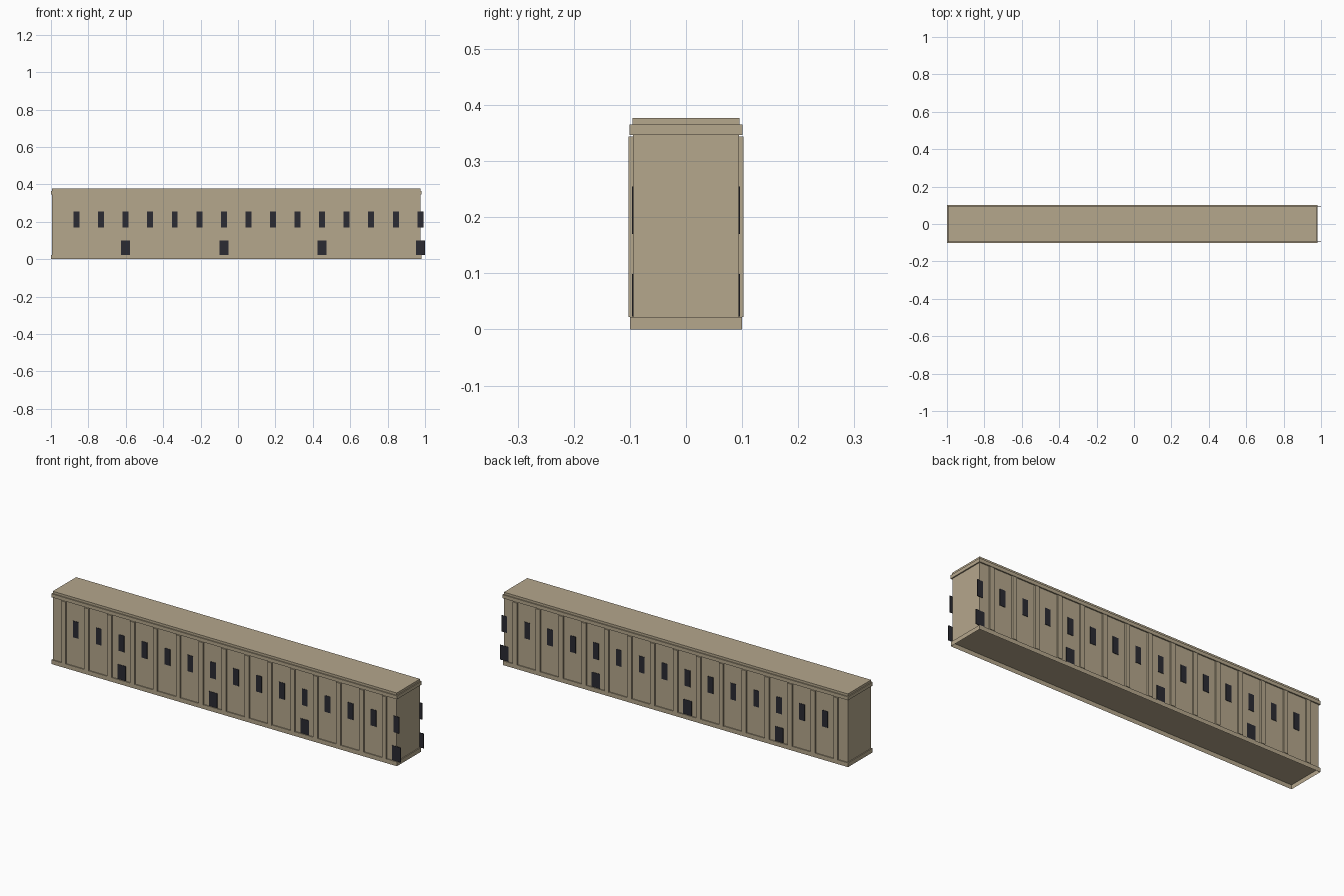
import bpy, bmesh
from mathutils import Matrix, Vector

if "Cube" in bpy.data.objects:
    bpy.data.objects.remove(bpy.data.objects["Cube"])


def material(name, rgb):
    m = bpy.data.materials.new(name)
    m.diffuse_color = (*rgb, 1)
    m.use_nodes = True
    m.node_tree.nodes["Principled BSDF"].inputs["Base Color"].default_value = m.diffuse_color
    return m


STONE = material("sand stone", (0.46, 0.385, 0.262))
DARK = material("dark glass", (0.024, 0.024, 0.032))


def boxes(name, bounds, mat, open_bottom=False):
    """One object made of boxes given as (x0, x1, y0, y1, z0, z1)."""
    bm = bmesh.new()
    for x0, x1, y0, y1, z0, z1 in bounds:
        centre = Vector(((x0 + x1) / 2, (y0 + y1) / 2, (z0 + z1) / 2))
        size = Matrix.Diagonal((x1 - x0, y1 - y0, z1 - z0, 1))
        bmesh.ops.create_cube(bm, size=1, matrix=Matrix.Translation(centre) @ size)
    if open_bottom:
        bm.normal_update()
        down = [f for f in bm.faces if f.normal.z < -0.9]
        bmesh.ops.delete(bm, geom=down, context='FACES_ONLY')
    me = bpy.data.meshes.new(name)
    bm.to_mesh(me)
    bm.free()
    me.materials.append(mat)
    ob = bpy.data.objects.new(name, me)
    bpy.context.collection.objects.link(ob)
    return ob


def both_sides(x, width, y0, y1, z0, z1):
    """The same box on the front and the back wall."""
    a, b = x - width / 2, x + width / 2
    return [(a, b, -y1, -y0, z0, z1), (a, b, y0, y1, z0, z1)]


BAYS, STEP, FIRST = 15, 0.1313, -0.929
WALL = 0.0945

# long wall block, hollow plinth, cornice and roof cap
boxes("wall_block", [(-0.994, 0.976, -WALL, WALL, 0.022, 0.35)], STONE)
boxes("plinth", [(-0.999, 0.981, -0.0995, 0.0995, 0, 0.022)], STONE, open_bottom=True)
boxes("cornice", [(-1.0, 0.982, -0.101, 0.101, 0.347, 0.365)], STONE)
boxes("roof_cap", [(-0.995, 0.977, -0.0955, 0.0955, 0.365, 0.377)], STONE)

# pilasters, windows and doors repeat along both long walls
pilasters, windows, doors = [], [], []
for i in range(BAYS):
    x = FIRST + STEP * i
    mid = x + STEP / 2
    pilasters += both_sides(x, 0.025, WALL - 0.002, 0.1025, 0.022, 0.344)
    windows += both_sides(mid, 0.032, WALL - 0.001, 0.0965, 0.17, 0.255)
    if i % 4 == 2:
        doors += both_sides(mid, 0.048, WALL - 0.001, 0.0965, 0.023, 0.099)
boxes("pilasters", pilasters, STONE)
boxes("windows", windows, DARK)
boxes("doors", doors, DARK)
